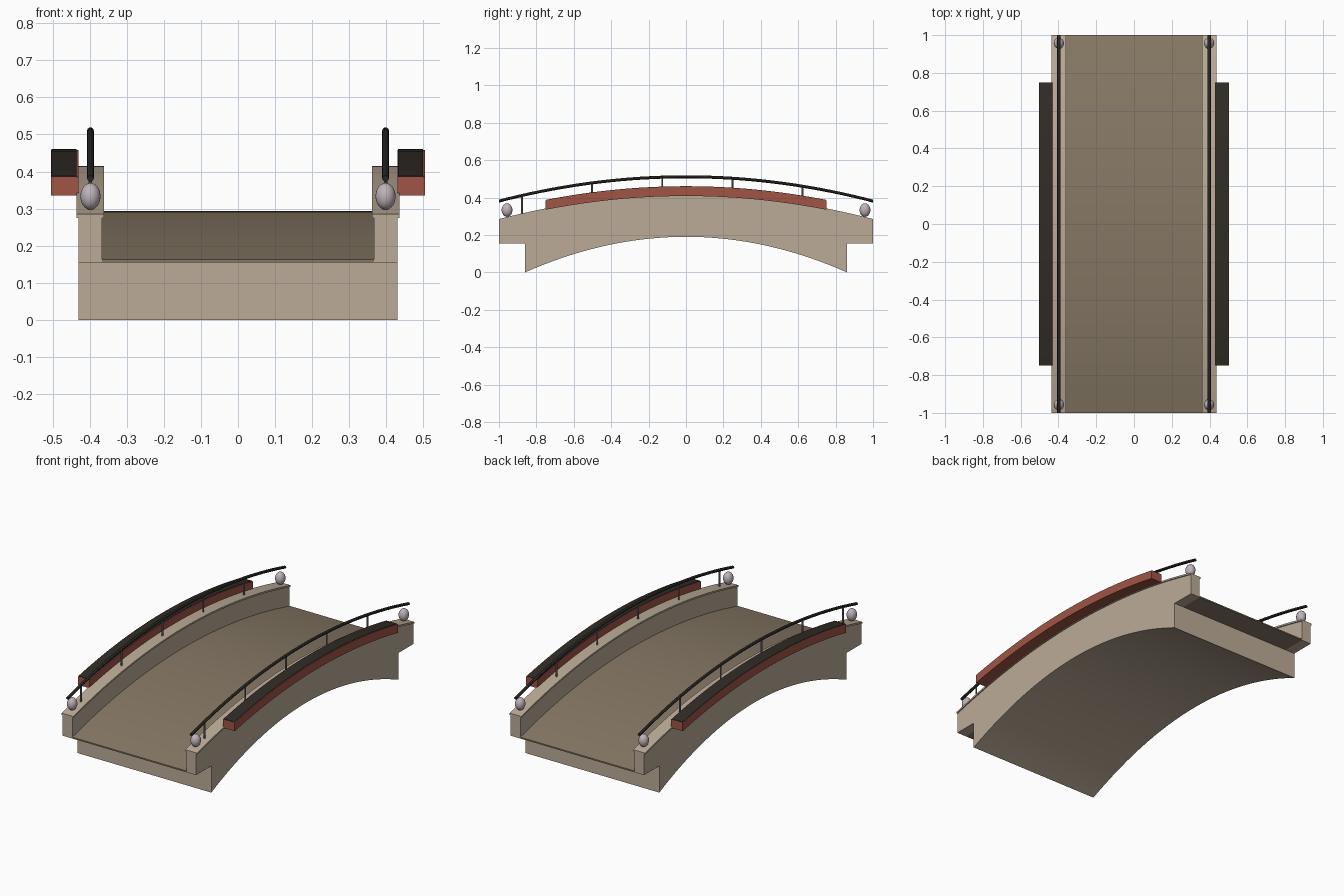
import bpy, bmesh, math

if "Cube" in bpy.data.objects:
    bpy.data.objects.remove(bpy.data.objects["Cube"], do_unlink=True)


def material(name, r, g, b):
    m = bpy.data.materials.new(name)
    m.use_nodes = True
    m.diffuse_color = (r, g, b, 1)
    m.node_tree.nodes["Principled BSDF"].inputs["Base Color"].default_value = (r, g, b, 1)
    return m


STONE = material("warm stone", 0.50, 0.41, 0.31)
PAVING = material("brown paving", 0.24, 0.19, 0.13)
BRICK = material("red clay", 0.35, 0.09, 0.06)
SOIL = material("dark soil", 0.03, 0.025, 0.02)
IRON = material("black iron", 0.02, 0.019, 0.017)
STEEL = material("grey steel", 0.20, 0.19, 0.20)
PEARL = material("pale lilac stone", 0.52, 0.45, 0.49)

SEGMENTS = 36
STEP = 0.86      # where the abutments stop
SLAB = 0.155     # underside of the end slabs
WALL = 0.367     # inner face of the parapets
SIDE = 0.43      # outer face of the parapets


def crown(y, base):
    """Shared rise of the deck, parapets and rails."""
    return base + 0.13 * (1 - y * y)


def vault(y):
    return 0.19 * (1 - (y / STEP) ** 2)


def stations(half):
    return [half * (2 * i / SEGMENTS - 1) for i in range(SEGMENTS + 1)]


def finish(bm, name, mats):
    bmesh.ops.recalc_face_normals(bm, faces=bm.faces)
    mesh = bpy.data.meshes.new(name)
    bm.to_mesh(mesh)
    bm.free()
    for m in mats:
        mesh.materials.append(m)
    ob = bpy.data.objects.new(name, mesh)
    bpy.context.collection.objects.link(ob)
    bpy.ops.object.select_all(action="DESELECT")
    ob.select_set(True)
    bpy.context.view_layer.objects.active = ob
    bpy.ops.object.shade_smooth_by_angle(angle=math.radians(30))
    return ob


def loft(sections, caps):
    """Join matching closed sections; caps lists the corner loops of each end."""
    bm = bmesh.new()
    rings = [[bm.verts.new(p) for p in s] for s in sections]
    n = len(rings[0])
    strips = [[] for _ in range(n)]
    for a, b in zip(rings, rings[1:]):
        for i in range(n):
            j = (i + 1) % n
            strips[i].append(bm.faces.new((a[i], a[j], b[j], b[i])))
    ends = [[bm.faces.new([r[i] for i in cap]) for cap in caps]
            for r in (rings[0], rings[-1])]
    return bm, strips, ends


def arched_bar(name, x0, x1, half, low, high, mat):
    sections = [[(x0, y, crown(y, low)), (x1, y, crown(y, low)),
                 (x1, y, crown(y, high)), (x0, y, crown(y, high))]
                for y in stations(half)]
    bm, _, _ = loft(sections, [range(4)])
    return finish(bm, name, [mat])


# Bridge body: trough-shaped section swept along the arch
def trough(y, bottom):
    top, floor = crown(y, 0.28), crown(y, 0.163)
    outline = [(-SIDE, bottom), (-WALL, bottom), (WALL, bottom), (SIDE, bottom),
               (SIDE, top), (WALL, top), (WALL, floor),
               (-WALL, floor), (-WALL, top), (-SIDE, top)]
    return [(x, y, z) for x, z in outline]


sections = [trough(-1, SLAB), trough(-STEP, SLAB)]
sections += [trough(y, vault(y)) for y in stations(STEP)]
sections += [trough(STEP, SLAB), trough(1, SLAB)]
bm, strips, ends = loft(sections, [(0, 1, 7, 8, 9), (1, 2, 6, 7), (2, 3, 4, 5, 6)])
paved = strips[6] + [strips[1][0], strips[1][-1]] + [e[1] for e in ends]
for face in paved:
    face.material_index = 1
bmesh.ops.remove_doubles(bm, verts=bm.verts, dist=0.0001)
finish(bm, "bridge_body", [STONE, PAVING])


# Rails, posts, balls, copings and planters on both sides
def handrail(name, x):
    sections = []
    for y in stations(1.0):
        z = crown(y, 0.381)
        sections.append([(x + 0.009 * math.cos(a), y, z + 0.008 * math.sin(a))
                         for a in (math.tau * k / 12 for k in range(12))])
    bm, _, _ = loft(sections, [range(12)])
    finish(bm, name, [IRON])


def post(name, x, y):
    low, high = crown(y, 0.282), crown(y, 0.381)
    bm = bmesh.new()
    bmesh.ops.create_cone(bm, cap_ends=True, segments=10, radius1=0.005,
                          radius2=0.005, depth=high - low)
    bmesh.ops.translate(bm, verts=bm.verts, vec=(x, y, (low + high) / 2))
    finish(bm, name, [STEEL])


def ball(name, x, y):
    bm = bmesh.new()
    bmesh.ops.create_uvsphere(bm, u_segments=24, v_segments=14, radius=1)
    bmesh.ops.scale(bm, verts=bm.verts, vec=(0.027, 0.029, 0.036))
    bmesh.ops.translate(bm, verts=bm.verts, vec=(x, y, 0.333))
    finish(bm, name, [PEARL])


for label, s in (("left", 1), ("right", -1)):
    rail_x = s * 0.398
    arched_bar(label + "_coping", s * 0.361, s * 0.436, 1.0, 0.275, 0.285, STONE)
    arched_bar(label + "_planter", s * 0.43, s * 0.504, 0.75, 0.278, 0.328, BRICK)
    mid = s * 0.467 - 0.002
    arched_bar(label + "_planter_soil", mid - 0.034, mid + 0.034, 0.749,
               0.326, 0.3305, SOIL)
    handrail(label + "_handrail", rail_x)
    for i in range(5):
        post(f"{label}_rail_post_{i + 1}", rail_x, -0.877 + 0.375 * i)
    for end, y in (("front", -0.957), ("back", 0.957)):
        ball(f"{label}_{end}_ball", rail_x, y)
